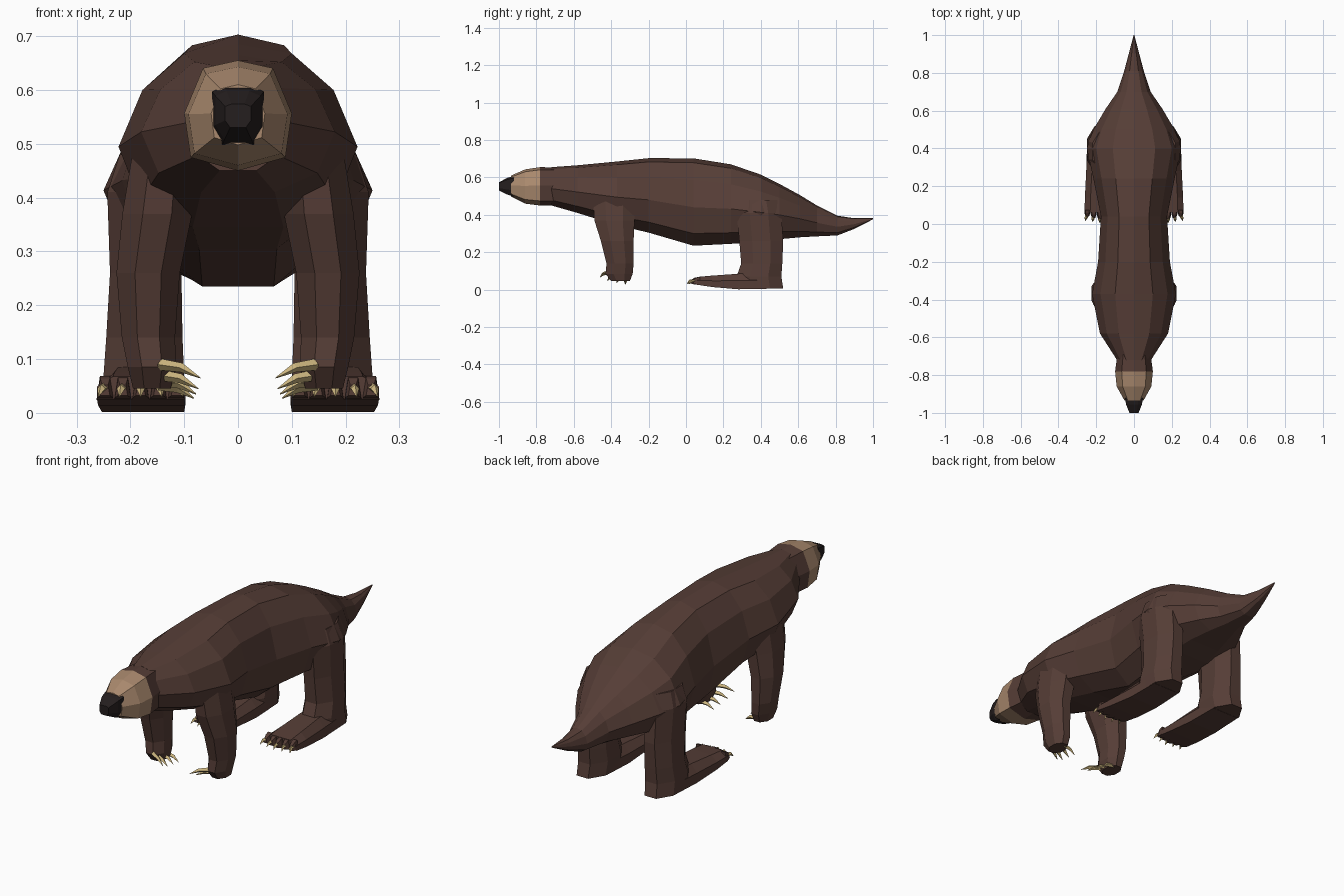
import bpy, bmesh, math
from mathutils import Vector

if "Cube" in bpy.data.objects:
    bpy.data.objects.remove(bpy.data.objects["Cube"])


def material(name, rgb):
    m = bpy.data.materials.new(name)
    m.diffuse_color = (*rgb, 1)
    m.use_nodes = True
    m.node_tree.nodes["Principled BSDF"].inputs["Base Color"].default_value = m.diffuse_color
    return m


FUR = material("brown fur", (0.092, 0.047, 0.037))
TAN = material("tan muzzle", (0.40, 0.25, 0.155))
DARK = material("dark nose", (0.018, 0.013, 0.013))
HORN = material("claw horn", (0.60, 0.46, 0.21))


def loft(name, rings, mats):
    """Skin a list of equal rings; mats gives one material per band or a single one."""
    bm = bmesh.new()
    loops = [[bm.verts.new(p) for p in r] for r in rings]
    n = len(loops[0])
    for k, (a, b) in enumerate(zip(loops, loops[1:])):
        for i in range(n):
            j = (i + 1) % n
            f = bm.faces.new((a[i], a[j], b[j], b[i]))
            f.material_index = min(k, len(mats) - 1)
    bm.faces.new(loops[0]).material_index = 0
    bm.faces.new(loops[-1]).material_index = len(mats) - 1
    bmesh.ops.remove_doubles(bm, verts=bm.verts, dist=0.0005)
    bmesh.ops.recalc_face_normals(bm, faces=bm.faces)
    me = bpy.data.meshes.new(name)
    bm.to_mesh(me)
    bm.free()
    for m in mats:
        me.materials.append(m)
    ob = bpy.data.objects.new(name, me)
    bpy.context.collection.objects.link(ob)
    return ob


def cross(y, w, lo, hi, half):
    """Symmetric section across the body from a half profile of (width, height) fractions."""
    pts = half + [(-x, h) for x, h in reversed(half) if x > 0]
    return [(x * w, y, lo + h * (hi - lo)) for x, h in pts]


# Torso, neck and tail
TRUNK = [(0, 1), (0.45, 0.95), (0.8, 0.75), (1, 0.44), (0.82, 0.14), (0.38, 0)]
torso = [  # y, half width, bottom, top
    (-0.72, 0.09, 0.45, 0.655), (-0.58, 0.18, 0.41, 0.665), (-0.37, 0.222, 0.345, 0.685),
    (-0.20, 0.19, 0.305, 0.703), (0.04, 0.175, 0.235, 0.702), (0.24, 0.215, 0.245, 0.67),
    (0.40, 0.25, 0.255, 0.615), (0.50, 0.215, 0.27, 0.565), (0.61, 0.15, 0.28, 0.505),
    (0.70, 0.088, 0.285, 0.45), (0.81, 0.052, 0.29, 0.395), (0.90, 0.028, 0.325, 0.382),
    (1.0, 0.002, 0.376, 0.382)]
loft("torso_and_tail", [cross(*s, TRUNK) for s in torso], [FUR])

# Head: brown collar, tan muzzle and dark nose
SKULL = [(0, 1), (0.65, 0.93), (1, 0.52), (0.88, 0.12), (0, 0)]
head = [(-0.69, 0.088, 0.45, 0.653), (-0.78, 0.10, 0.45, 0.655),
        (-0.86, 0.092, 0.46, 0.643), (-0.935, 0.05, 0.498, 0.61)]
loft("head", [cross(*s, SKULL) for s in head], [FUR, TAN, TAN])
SNOUT = [(0.5, 1), (1, 0.9), (1, 0.3), (0.6, 0)]
nose = [(-0.92, 0.048, 0.498, 0.608), (-0.955, 0.042, 0.508, 0.598), (-1.0, 0.024, 0.53, 0.574)]
loft("nose", [cross(*s, SNOUT) for s in nose], [DARK])


def leg_ring(z, x0, x1, y0, y1, side, tilt=0.0):
    """Eight sided horizontal section of a leg, optionally dropping toward the rear."""
    out = []
    for i in range(8):
        a = math.radians(22.5 + 45 * i)
        u, v = math.cos(a) * 1.08, math.sin(a) * 1.08
        out.append((side * ((x0 + x1) / 2 + u * (x1 - x0) / 2),
                    (y0 + y1) / 2 + v * (y1 - y0) / 2, z - tilt * v))
    return out


def claw(name, base, tip, width):
    """Bent, tapering claw with four sides."""
    b, t = Vector(base), Vector(tip)
    d = (t - b).normalized()
    s = d.cross(Vector((0, 0, 1))).normalized()
    up = s.cross(d)
    rings = []
    for f, r in ((0, 1), (0.5, 0.8), (1, 0.08)):
        c = b.lerp(t, f) + up * (0.007 if f == 0.5 else 0)
        rings.append([c + s * r * width, c + up * r * width,
                      c - s * r * width, c - up * r * width])
    loft(name, rings, [HORN])


FRONT = [  # z, inner x, outer x, front y, rear y
    (0.52, 0.08, 0.19, -0.50, -0.27), (0.37, 0.085, 0.215, -0.49, -0.275),
    (0.26, 0.108, 0.226, -0.455, -0.28), (0.14, 0.117, 0.216, -0.425, -0.28),
    (0.085, 0.115, 0.205, -0.43, -0.285), (0.045, 0.125, 0.195, -0.40, -0.30)]
HIND = [
    (0.48, 0.09, 0.22, 0.28, 0.49), (0.41, 0.10, 0.243, 0.27, 0.51),
    (0.26, 0.105, 0.238, 0.285, 0.52), (0.14, 0.103, 0.245, 0.295, 0.515),
    (0.07, 0.10, 0.25, 0.27, 0.51), (0.006, 0.105, 0.25, 0.28, 0.52)]
# Sole profile sections: y, inner x, outer x, bottom, top
FOOT = [(0.44, 0.105, 0.248, 0.005, 0.09), (0.28, 0.10, 0.253, 0.002, 0.085),
        (0.14, 0.098, 0.26, 0.014, 0.075), (0.06, 0.10, 0.262, 0.026, 0.068)]

for label, s in (("left", 1), ("right", -1)):
    loft(label + "_front_leg", [leg_ring(*r, s) for r in FRONT], [FUR])
    loft(label + "_hind_leg", [leg_ring(*r, s) for r in HIND], [FUR])

    # Long flat hind foot with bevelled upper edges
    rings = []
    for y, a, b, lo, hi in FOOT:
        m = lo + 0.55 * (hi - lo)
        rings.append([(s * a, y, lo), (s * b, y, lo), (s * b, y, m),
                      (s * (b - 0.03), y, hi), (s * (a + 0.03), y, hi), (s * a, y, m)])
    loft(label + "_hind_foot", rings, [FUR])

    # Hind toes and claws, fanned slightly outward
    for i in range(5):
        x = 0.115 + i * 0.033
        y = 0.045 + 0.006 * abs(i - 2)
        fan = (i - 2) * 0.006
        toe = [leg_ring(0, x - w, x + w, 0, 0.01, s) for w in (0.017, 0.013)]
        toe = []
        for yy, w, lo, hi in ((0.075, 0.016, 0.024, 0.069), (y, 0.015, 0.028, 0.064),
                              (y - 0.018, 0.009, 0.032, 0.052)):
            toe.append([(s * (x - w), yy, lo), (s * (x + w), yy, lo),
                        (s * (x + w * 0.6), yy, hi), (s * (x - w * 0.6), yy, hi)])
        loft(f"{label}_hind_toe_{i + 1}", toe, [FUR])
        claw(f"{label}_hind_claw_{i + 1}", (s * x, y - 0.005, 0.047),
             (s * (x + fan), y - 0.04, 0.031), 0.010)

    # Front claws curve inward from the turned-in paw
    for i, (y, z) in enumerate(((-0.425, 0.09), (-0.395, 0.07), (-0.355, 0.06), (-0.32, 0.052))):
        claw(f"{label}_front_claw_{i + 1}", (s * 0.145, y, z),
             (s * (0.07 + 0.004 * i), y - 0.035 + 0.01 * i, z - 0.025), 0.011)
